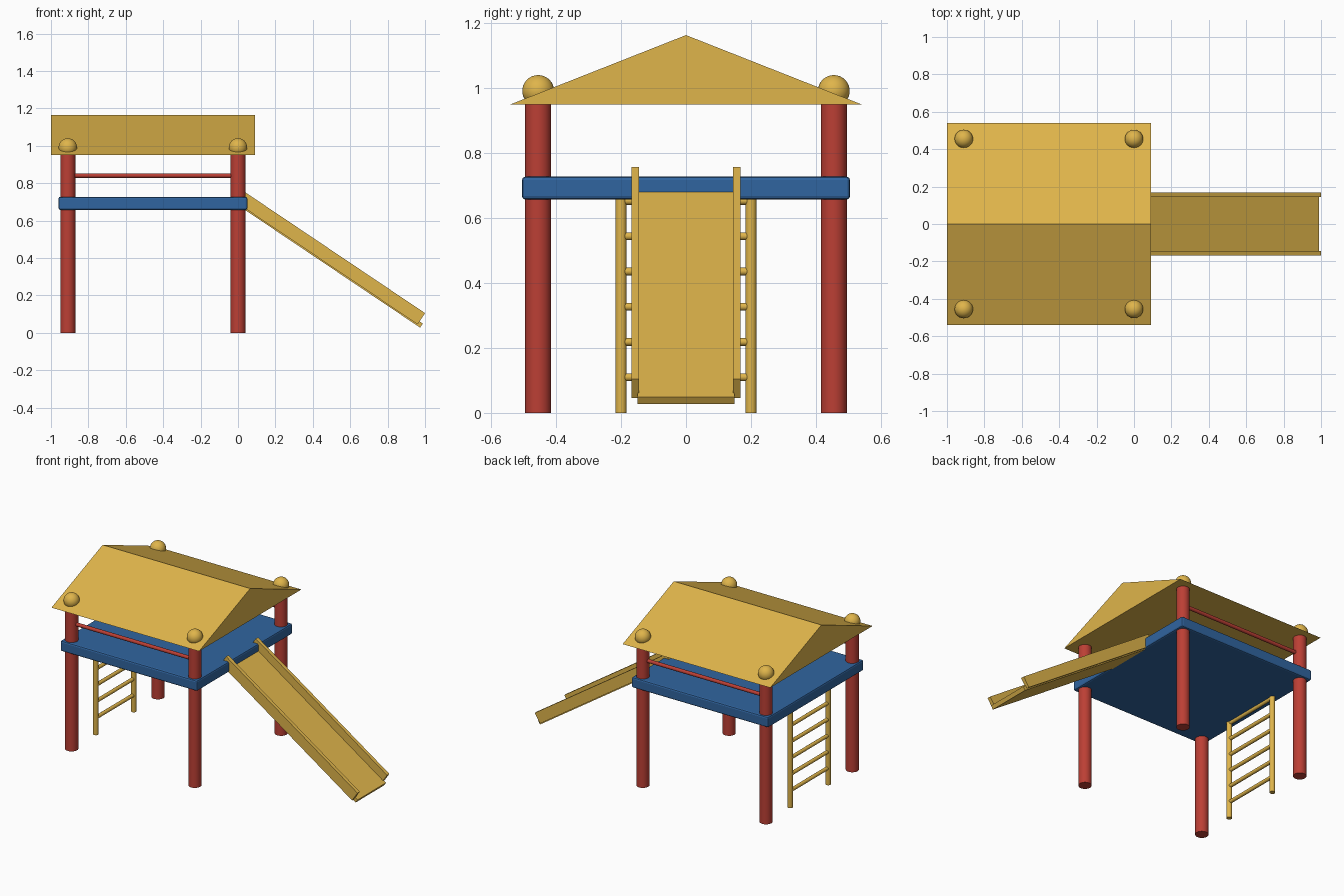
import bpy, math
from mathutils import Vector

if "Cube" in bpy.data.objects:
    bpy.data.objects.remove(bpy.data.objects["Cube"])


def material(name, rgb):
    m = bpy.data.materials.new(name)
    m.diffuse_color = (*rgb, 1)
    m.use_nodes = True
    m.node_tree.nodes["Principled BSDF"].inputs["Base Color"].default_value = m.diffuse_color
    return m


RED = material("red", (0.5, 0.05, 0.035))
BLUE = material("blue", (0.03, 0.13, 0.35))
YELLOW = material("yellow", (0.74, 0.46, 0.07))


def finish(name, mat, smooth=False):
    ob = bpy.context.object
    ob.name = name
    ob.data.materials.append(mat)
    if smooth:
        bpy.ops.object.shade_smooth_by_angle(angle=math.radians(40))
    return ob


def rod(name, a, b, r, mat, sides=24):
    a, b = Vector(a), Vector(b)
    bpy.ops.mesh.primitive_cylinder_add(
        vertices=sides, radius=r, depth=(b - a).length, location=(a + b) / 2,
        rotation=(b - a).to_track_quat('Z', 'Y').to_euler())
    return finish(name, mat, True)


def box(name, loc, size, mat, pitch=0):
    bpy.ops.mesh.primitive_cube_add(size=1, location=loc)
    ob = finish(name, mat)
    ob.scale = size
    bpy.ops.object.transform_apply(location=False, rotation=False, scale=True)
    ob.rotation_euler.y = pitch
    return ob


XB, XF, Y = -0.91, 0.0, 0.455

# Corner posts with ball caps
for x, end in ((XB, "ladder"), (XF, "slide")):
    for y, side in ((-Y, "front"), (Y, "back")):
        rod(f"{side}_{end}_post", (x, y, 0), (x, y, 0.96), 0.04, RED, 32)
        bpy.ops.mesh.primitive_uv_sphere_add(
            segments=32, ring_count=16, radius=0.049, location=(x, y, 0.991))
        finish(f"{side}_{end}_post_cap", YELLOW, True)

# Platform with softened edges
deck = box("platform", (-0.455, 0, 0.692), (1.01, 1.01, 0.07), BLUE)
bevel = deck.modifiers.new("soft_edges", 'BEVEL')
bevel.width = 0.01
bevel.segments = 2

# Guard rails
for y, side in ((-Y, "front"), (Y, "back")):
    rod(f"{side}_guard_rail", (XB, y, 0.84), (XF, y, 0.84), 0.012, RED)

# Gable roof: triangular profile run along x
profile = [(-0.54, 0.95), (0.54, 0.95), (0, 1.163)]
verts = [(x, y, z) for x in (-1.0, 0.09) for y, z in profile]
faces = [(2, 1, 0), (3, 4, 5)] + [
    (i, (i + 1) % 3, (i + 1) % 3 + 3, i + 3) for i in range(3)]
mesh = bpy.data.meshes.new("roof")
mesh.from_pydata(verts, [], faces)
mesh.materials.append(YELLOW)
bpy.context.collection.objects.link(bpy.data.objects.new("roof", mesh))

# Slide bed and side walls
pitch = math.radians(33.9)
box("slide_bed", (0.483, 0, 0.373), (1.2, 0.30, 0.026), YELLOW, pitch)
for s, side in ((-1, "front"), (1, "back")):
    box(f"slide_{side}_wall", (0.495, s * 0.156, 0.401),
        (1.169, 0.024, 0.072), YELLOW, pitch)

# Ladder
for s, side in ((-1, "front"), (1, "back")):
    rod(f"ladder_{side}_upright", (XB, s * 0.2, 0), (XB, s * 0.2, 0.67), 0.017, YELLOW)
for i in range(6):
    z = 0.11 + i * 0.1085
    rod(f"ladder_rung_{i + 1}", (XB, -0.2, z), (XB, 0.2, z), 0.012, YELLOW, 16)
